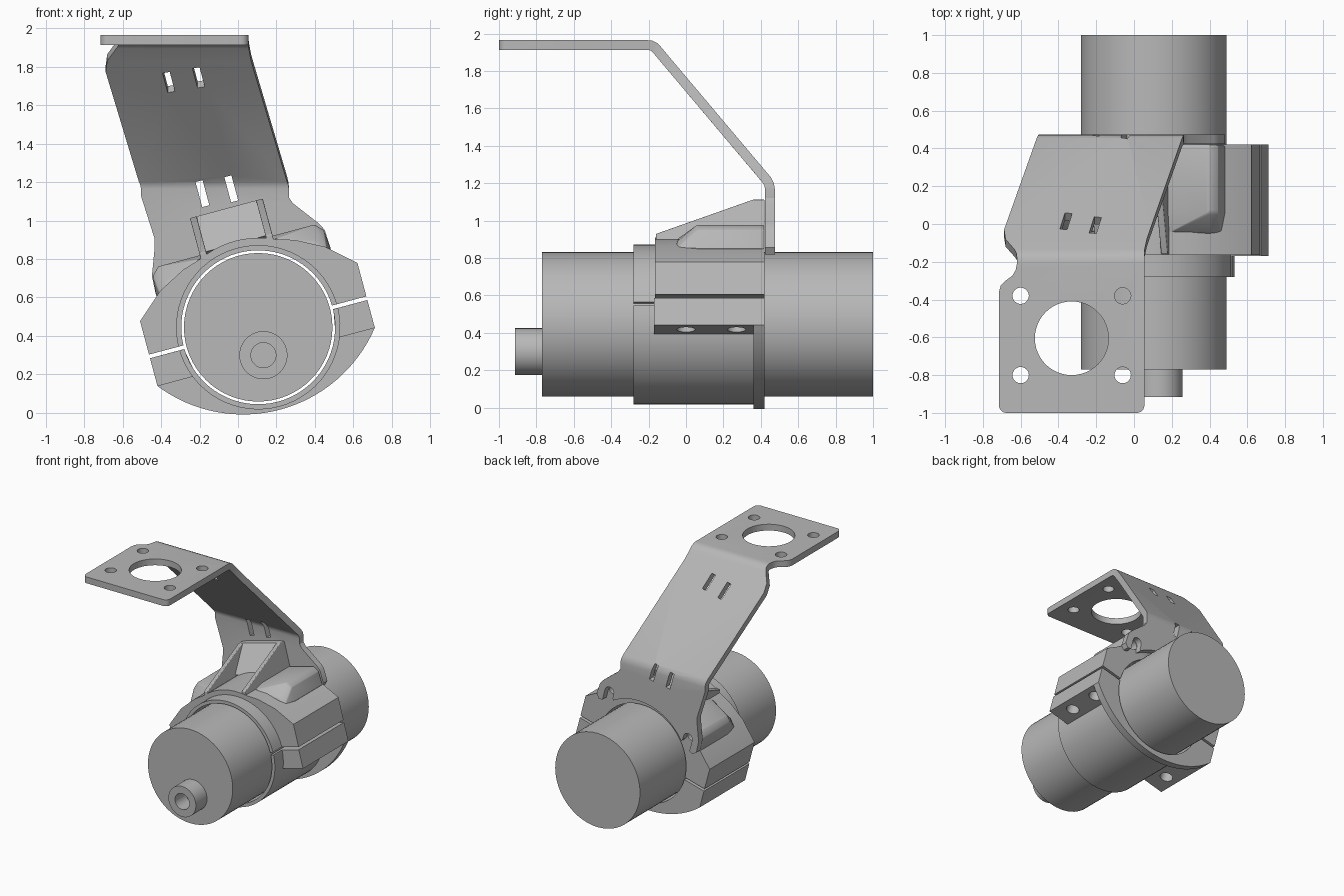
import bpy, bmesh, math
from mathutils import Matrix, Vector

if "Cube" in bpy.data.objects:
    bpy.data.objects.remove(bpy.data.objects["Cube"], do_unlink=True)

grey = bpy.data.materials.new("machined grey")
grey.use_nodes = True
GREY = (0.48, 0.48, 0.48, 1)
grey.diffuse_color = GREY
grey.node_tree.nodes["Principled BSDF"].inputs["Base Color"].default_value = GREY

CX, CZ = 0.105, 0.445
PLACE = Matrix.Translation((CX, 0, CZ))
TILT = PLACE @ Matrix.Rotation(math.radians(-15), 4, 'Y')


def finish(name, bm, matrix=Matrix(), bevel=0, recalc=True):
    if recalc:
        bmesh.ops.recalc_face_normals(bm, faces=bm.faces[:])
    bm.transform(matrix)
    mesh = bpy.data.meshes.new(name)
    bm.to_mesh(mesh)
    bm.free()
    obj = bpy.data.objects.new(name, mesh)
    bpy.context.collection.objects.link(obj)
    mesh.materials.append(grey)
    if bevel:
        mod = obj.modifiers.new("soft edges", 'BEVEL')
        mod.width, mod.segments = bevel, 3
    return obj


def prism(name, outline, y0, y1, matrix=TILT, bevel=0):
    """Extrude an x-z outline along y."""
    bm = bmesh.new()
    face = bm.faces.new([bm.verts.new((x, y0, z)) for x, z in outline])
    ext = bmesh.ops.extrude_face_region(bm, geom=[face])["geom"]
    moved = [v for v in ext if isinstance(v, bmesh.types.BMVert)]
    bmesh.ops.translate(bm, verts=moved, vec=(0, y1 - y0, 0))
    return finish(name, bm, matrix, bevel)


def arc(r, a0, a1, n=32, cx=0, cz=0):
    angles = [math.radians(a0 + (a1 - a0) * i / n) for i in range(n + 1)]
    return [(cx + r * math.cos(a), cz + r * math.sin(a)) for a in angles]


def disc(name, r, y0, y1, x=0, z=0, matrix=PLACE):
    return prism(name, arc(r, 0, 360, 64, x, z)[:-1], y0, y1, matrix)


def box(name, centre, axes, size):
    """Box whose x, y, z directions are the given axes."""
    bm = bmesh.new()
    bmesh.ops.create_cube(bm, size=1)
    rot = Matrix(axes).transposed().to_4x4()
    return finish(name, bm, Matrix.Translation(centre) @ rot @ Matrix.Diagonal((*size, 1)))


def bake(obj):
    deps = bpy.context.evaluated_depsgraph_get()
    mesh = bpy.data.meshes.new_from_object(obj.evaluated_get(deps))
    obj.modifiers.clear()
    obj.data = mesh


def cut(obj, cutters):
    for c in cutters:
        mod = obj.modifiers.new("cut", 'BOOLEAN')
        mod.operation, mod.object, mod.solver = 'DIFFERENCE', c, 'EXACT'
    bake(obj)


def discard(objs):
    for o in objs:
        bpy.data.objects.remove(o, do_unlink=True)


def mirror(pts):
    return [(-x, z) for x, z in reversed(pts)]


# Motor body and hollow shaft
BODY, BORE, RING = 0.386, 0.40, 0.427
disc("motor_body", BODY, -0.77, 1.0)
shaft = disc("motor_shaft", 0.125, -0.915, -0.76, 0.027, -0.145)
hole = disc("shaft_hole_cutter", 0.065, -1, -0.775, 0.027, -0.145)
cut(shaft, [hole])
discard([hole])

# Split clamp collar
prism("upper_collar", arc(RING, 1.4, 178.6) + arc(BORE, 178.6, 1.4), -0.28, 0.42)
prism("lower_collar", arc(RING, 181.4, 358.6) + arc(BORE, 358.6, 181.4), -0.28, 0.42)

# Upper clamp block
side = [(0.585, 0.01), (0.585, 0.19), (0.443, 0.315), (0.30, 0.39)]
upper = prism("upper_clamp_block",
              side + arc(0.465, 65, 115, 12) + mirror(side) + arc(BORE, 178.6, 1.4), -0.165, 0.42)

# Lower back flange: a wide crescent
half = math.degrees(math.asin(0.585 / 0.745))
prism("lower_flange", [(-0.585, -0.01)] + arc(0.745, 270 - half, 270 + half, 32, 0, 0.302)
      + [(0.585, -0.01)] + arc(BORE, 358.6, 181.4), 0.36, 0.42)

bosses, bolt_cutters = [], []
for name, s in (("left", 1), ("right", -1)):
    # Lower bolting tabs with two holes each
    tab = prism(name + "_bolting_tab", [(s * u, w) for u, w in
                ((0.402, -0.01), (0.585, -0.01), (0.585, -0.16), (0.375, -0.16))], -0.17, 0.365)
    holes = []
    for y in (0, 0.27):
        bm = bmesh.new()
        bmesh.ops.create_cone(bm, cap_ends=True, segments=32, radius1=0.05, radius2=0.05, depth=0.5)
        holes.append(finish("tab_cutter", bm, TILT @ Matrix.Translation((s * 0.49, y, -0.1))))
    cut(tab, holes)
    discard(holes)

    # Sloped bolt bosses on the upper block
    section = [(0.47, 0.29), (0.46, 0.40), (0.42, 0.44), (0.18, 0.44), (0.18, 0.37)]
    nose = [(0.45, 0.30), (0.40, 0.35), (0.19, 0.42)]
    bm = bmesh.new()
    for pts, y in ((section, 0.42), (section, 0.06), (nose, -0.05)):
        for u, w in pts:
            bm.verts.new((s * u, y, w))
    bmesh.ops.convex_hull(bm, input=bm.verts[:])
    bosses.append(finish(name + "_bolt_boss", bm, TILT, 0.012))
    bolt_cutters.append(disc("bolt_cutter", 0.04, 0.2, 0.6, s * 0.37, 0.375, TILT))

    # Triangular gusset ribs, drawn in y-w and given width along u
    bm = bmesh.new()
    rib = [(0.42, 0.41), (0.42, 0.64), (0.36, 0.64), (-0.16, 0.45), (-0.16, 0.41)]
    face = bm.faces.new([bm.verts.new((s * 0.16, y, w)) for y, w in rib])
    ext = bmesh.ops.extrude_face_region(bm, geom=[face])["geom"]
    bmesh.ops.translate(bm, verts=[v for v in ext if isinstance(v, bmesh.types.BMVert)],
                        vec=(s * 0.036, 0, 0))
    finish(name + "_gusset_rib", bm, TILT, 0.005)
for part in (upper, *bosses):
    cut(part, bolt_cutters)
discard(bolt_cutters)

# Wall joining the ribs, leaning forward at its foot
bm = bmesh.new()
for y, w in ((0.42, 0.41), (0.42, 0.64), (0.37, 0.64), (0.3, 0.47), (0.2, 0.45)):
    for u in (-0.165, 0.165):
        bm.verts.new((u, y, w))
bmesh.ops.convex_hull(bm, input=bm.verts[:])
finish("gusset_wall", bm, TILT)

# Bent sheet bracket: (y, z, left edge x, right edge x) along the folds
folds = [(0.475, 1.17, -0.505, 0.265), (0.470, 1.20, -0.507, 0.262), (0.455, 1.23, -0.515, 0.255),
         (-0.03, 1.805, -0.688, 0.085), (-0.08, 1.864, -0.68, 0.068), (-0.135, 1.930, -0.632, 0.056),
         (-0.155, 1.950, -0.622, 0.055), (-0.18, 1.962, -0.62, 0.055), (-0.21, 1.965, -0.62, 0.055)]
bm = bmesh.new()
rows = [(bm.verts.new((a, y, z)), bm.verts.new((b, y, z))) for y, z, a, b in folds]
for (a, b), (c, d) in zip(rows, rows[1:]):
    bm.faces.new((a, b, d, c))

# Lower plate: forked ears around an arch over the motor
ear = ([(0.465, 0.40), (0.47, 0.30), (0.44, 0.27), (0.41, 0.28)]
       + arc(0.04, 0, 180, 10, 0.37, 0.375) + [(0.33, 0.34)])
arch = ear + arc(0.455, 45, 135, 24) + mirror(ear)
tilted = [TILT @ Vector((u, 0, w)) for u, w in arch]
outline = ([(0.265, 1.12), (0.285, 1.09), (0.42, 0.985)] + [(p.x, p.z) for p in tilted]
           + [(-0.435, 0.84), (-0.435, 0.91), (-0.505, 1.13)])
bm.faces.new([rows[0][0], rows[0][1]] + [bm.verts.new((x, 0.475, z)) for x, z in outline])

# Top plate with rounded corners and a side notch
top = (arc(0.04, 0, -90, 6, 0.015, -0.96) + arc(0.04, 270, 180, 6, -0.675, -0.96)
       + [(-0.715, -0.36), (-0.705, -0.325), (-0.68, -0.3), (-0.645, -0.275), (-0.627, -0.245)])
bm.faces.new([rows[-1][0], rows[-1][1]] + [bm.verts.new((x, y, 1.965)) for x, y in top])
bmesh.ops.recalc_face_normals(bm, faces=bm.faces[:])
bm.normal_update()
bm.faces.ensure_lookup_table()
if bm.faces[2].normal.z < 0:
    bmesh.ops.reverse_faces(bm, faces=bm.faces[:])
bracket = finish("bent_bracket", bm, recalc=False)
sheet = bracket.modifiers.new("sheet", 'SOLIDIFY')
sheet.thickness, sheet.offset, sheet.use_even_offset = 0.052, -1, True
bake(bracket)

# Bracket openings: large eye, four screw holes and two pairs of slots
cutters = []
for x, y, r in [(-0.33, -0.605, 0.195)] + [(x, y, 0.043) for x in (-0.6, -0.06) for y in (-0.38, -0.8)]:
    bm = bmesh.new()
    bmesh.ops.create_cone(bm, cap_ends=True, segments=48, radius1=r, radius2=r, depth=0.3)
    cutters.append(finish("hole_cutter", bm, Matrix.Translation((x, y, 1.94))))
for centres, along, normal in (
        (((-0.185, 0.45, 1.14), (-0.035, 0.45, 1.165)), (-0.27, 0, 1), (0, 1, 0)),
        (((-0.36, 0, 1.74), (-0.205, -0.02, 1.765)), (-0.19, -0.6, 0.715), (0, 0.766, 0.643))):
    n, a = Vector(normal).normalized(), Vector(along).normalized()
    for c in centres:
        cutters.append(box("slot_cutter", c, (n.cross(a), n, a), (0.038, 0.2, 0.135)))
cut(bracket, cutters)
discard(cutters)

# Smooth round surfaces, keep hard edges
for obj in bpy.context.collection.objects:
    if obj.type == 'MESH' and grey.name in obj.data.materials:
        bpy.ops.object.select_all(action='DESELECT')
        obj.select_set(True)
        bpy.context.view_layer.objects.active = obj
        bpy.ops.object.shade_smooth_by_angle(angle=math.radians(30))
